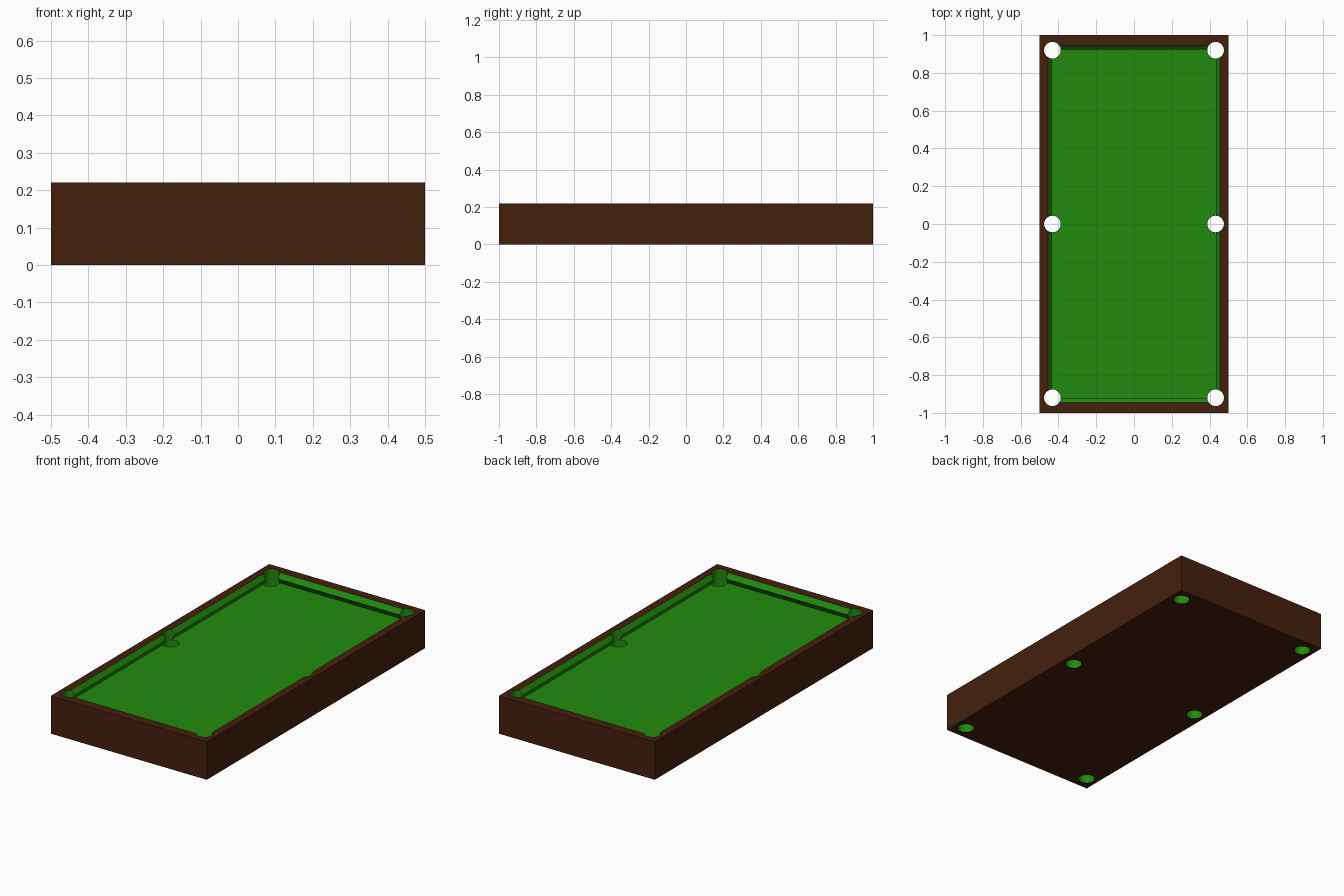
import bpy, bmesh

cube = bpy.data.objects.get("Cube")
if cube:
    bpy.data.objects.remove(cube, do_unlink=True)

HALF_X, HALF_Y, TOP, BED = 0.5, 1.0, 0.22, 0.16


def material(name, rgb):
    mat = bpy.data.materials.new(name)
    mat.use_nodes = True
    colour = (*rgb, 1)
    mat.diffuse_color = colour
    mat.node_tree.nodes["Principled BSDF"].inputs["Base Color"].default_value = colour
    return mat


def finish(name, bm):
    bmesh.ops.recalc_face_normals(bm, faces=bm.faces)
    mesh = bpy.data.meshes.new(name)
    bm.to_mesh(mesh)
    bm.free()
    obj = bpy.data.objects.new(name, mesh)
    bpy.context.collection.objects.link(obj)
    return obj


def stacked_rectangles(name, levels):
    """Solid lofted through rectangles given as (half x, half y, z)."""
    bm = bmesh.new()
    rings = [[bm.verts.new((sx * hx, sy * hy, z))
              for sx, sy in ((-1, -1), (1, -1), (1, 1), (-1, 1))]
             for hx, hy, z in levels]
    for low, high in zip(rings, rings[1:]):
        for i in range(4):
            j = (i + 1) % 4
            bm.faces.new((low[i], low[j], high[j], high[i]))
    bm.faces.new(rings[0])
    bm.faces.new(rings[-1])
    return finish(name, bm)


def cut(target, cutter):
    cutter.hide_render = True
    mod = target.modifiers.new("cut", 'BOOLEAN')
    mod.operation = 'DIFFERENCE'
    mod.solver = 'EXACT'
    mod.object = cutter
    bpy.context.view_layer.objects.active = target
    bpy.ops.object.modifier_apply(modifier=mod.name)
    bpy.data.objects.remove(cutter, do_unlink=True)


wood = material("dark wood", (0.06, 0.0144, 0.0037))
felt = material("green felt", (0.016, 0.258, 0.0044))

# Solid table body
table = stacked_rectangles("pool_table", [(HALF_X, HALF_Y, 0), (HALF_X, HALF_Y, TOP)])

# Playing bed with cushions that lean inward to a nose and are undercut below
cut(table, stacked_rectangles("bed_cutter", [
    (0.455, 0.945, BED), (0.435, 0.923, 0.193),
    (0.455, 0.945, TOP), (0.455, 0.945, TOP + 0.1)]))

# Six pockets bored right through
for side in (-1, 1):
    for y in (-0.92, 0, 0.92):
        bm = bmesh.new()
        bmesh.ops.create_cone(bm, cap_ends=True, segments=32,
                              radius1=0.044, radius2=0.044, depth=1)
        bmesh.ops.translate(bm, verts=bm.verts, vec=(side * 0.432, y, 0))
        cut(table, finish("pocket_cutter", bm))

# Wood on the outer shell, felt on everything cut inside it
table.data.materials.clear()
table.data.materials.append(wood)
table.data.materials.append(felt)
for face in table.data.polygons:
    c, n = face.center, face.normal
    shell = (abs(c.x) > HALF_X - 0.001 or abs(c.y) > HALF_Y - 0.001
             or (abs(n.z) > 0.99 and (c.z < 0.001 or c.z > TOP - 0.001)))
    face.material_index = 0 if shell else 1

bpy.ops.object.select_all(action='DESELECT')
table.select_set(True)
bpy.context.view_layer.objects.active = table
bpy.ops.object.shade_smooth_by_angle(angle=0.5)
